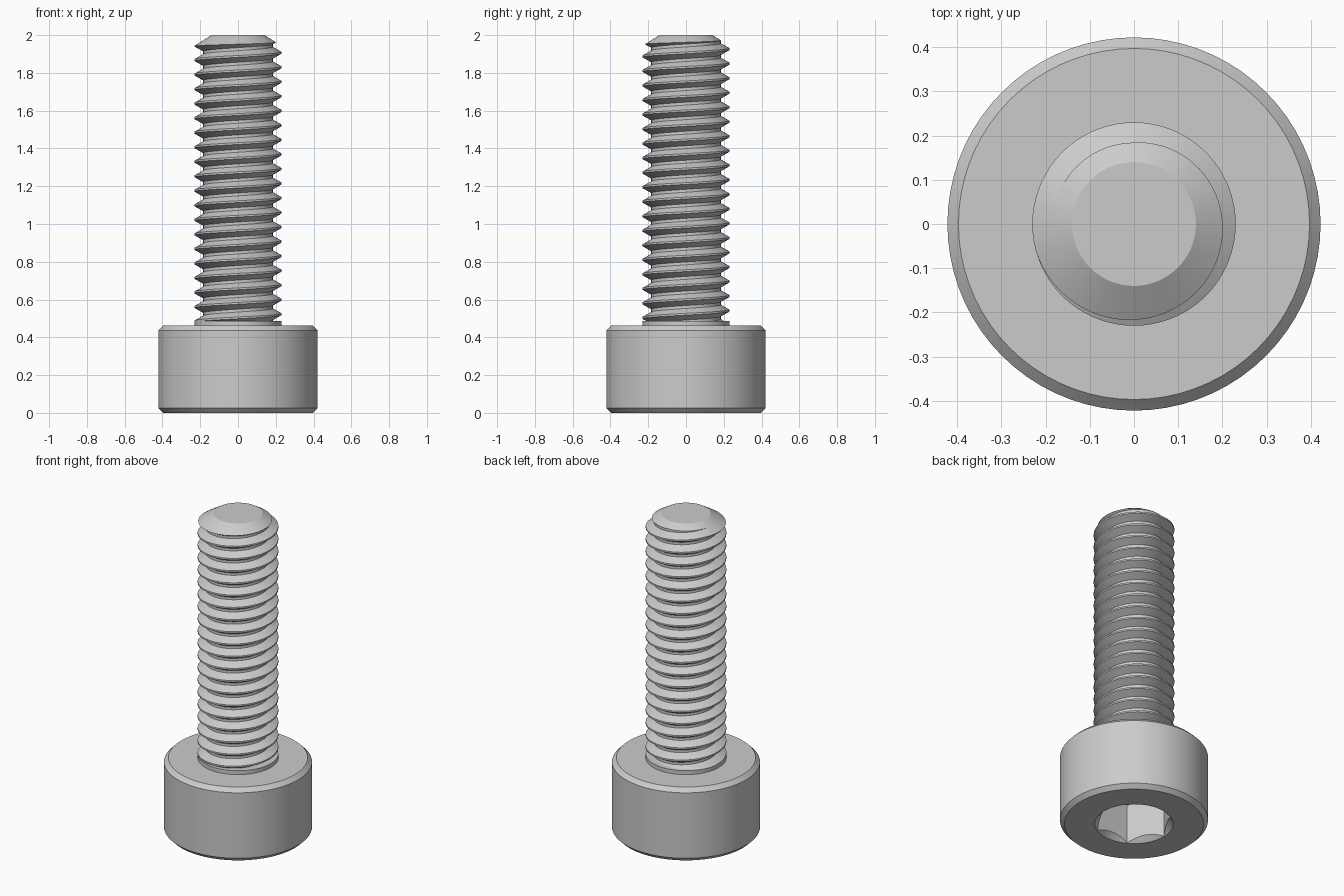
import bpy, bmesh
from math import sin, cos, pi, radians

if "Cube" in bpy.data.objects:
    bpy.data.objects.remove(bpy.data.objects["Cube"])

SEGS = 72
PITCH, MAJOR, MINOR = 0.0769, 0.23, 0.184
CREST_Z = 1.945          # height of a crest on the -x side
HEAD_TOP, HEAD_R, CHAMFER = 0.4615, 0.422, 0.025
SOCKET_R, SOCKET_DEPTH = 0.222, 0.25

steel = bpy.data.materials.new("grey steel")
steel.use_nodes = True
steel.diffuse_color = (0.6, 0.6, 0.6, 1)
steel.node_tree.nodes["Principled BSDF"].inputs["Base Color"].default_value = (0.6, 0.6, 0.6, 1)


def skin(name, point, rows):
    """Round skin through point(row, step), welded, with open ends capped."""
    bm = bmesh.new()
    for k in range(rows - 1):
        for j in range(SEGS):
            corners = ((k, j), (k, j + 1), (k + 1, j + 1), (k + 1, j))
            bm.faces.new([bm.verts.new(point(*c)) for c in corners])
    bmesh.ops.remove_doubles(bm, verts=bm.verts, dist=1e-5)
    bmesh.ops.holes_fill(bm, edges=[e for e in bm.edges if e.is_boundary], sides=0)
    bmesh.ops.recalc_face_normals(bm, faces=bm.faces)
    mesh = bpy.data.meshes.new(name)
    bm.to_mesh(mesh)
    bm.free()
    mesh.materials.append(steel)
    obj = bpy.data.objects.new(name, mesh)
    bpy.context.collection.objects.link(obj)
    return obj


def lathe(name, profile):
    """Turn (radius, z) pairs; either may be a function of the angle."""
    def point(k, j):
        a = 2 * pi * j / SEGS
        r, z = (v(a) if callable(v) else v for v in profile[k])
        return (r * cos(a), r * sin(a), z)
    return skin(name, point, len(profile))


def activate(obj):
    bpy.ops.object.select_all(action='DESELECT')
    obj.select_set(True)
    bpy.context.view_layer.objects.active = obj


# Head with hexagonal socket, chamfered mouth and short collar
def hexagon(a):
    return SOCKET_R * cos(pi / 6) / cos(a % (pi / 3) - pi / 6)


head = lathe("socket_head", [
    (hexagon, SOCKET_DEPTH),
    (hexagon, lambda a: SOCKET_R + 0.002 - hexagon(a)),
    (SOCKET_R + 0.002, 0),
    (HEAD_R - CHAMFER, 0),
    (HEAD_R, CHAMFER),
    (HEAD_R, HEAD_TOP - CHAMFER),
    (HEAD_R - CHAMFER, HEAD_TOP),
    (MAJOR, HEAD_TOP),
    (MAJOR, 0.486),
    (MINOR - 0.02, 0.486),
])

# Right-handed helical thread, longer than needed at both ends
half_crest, half_root = PITCH / 16, PITCH / 10
TOOTH = [(-half_crest, MAJOR), (half_crest, MAJOR),
         (PITCH / 2 - half_root, MINOR), (PITCH / 2 + half_root, MINOR)]
LOW, HIGH, TURNS = 0.4, 2.06, 27


def thread_point(k, j):
    turn, step = divmod(k, len(TOOTH))
    offset, r = TOOTH[step]
    z = CREST_Z + offset + PITCH * (turn - TURNS + 4 + j / SEGS - 0.5)
    if not LOW < z < HIGH:
        z, r = min(max(z, LOW), HIGH), MINOR
    a = 2 * pi * j / SEGS
    return (r * cos(a), r * sin(a), z)


shank = skin("threaded_shank", thread_point, TURNS * len(TOOTH) + 1)

# Trim the shank to length with a conical tip
trim = lathe("tip_trim", [(0.3, 0.43), (0.3, 1.9), (0.14, 2.0)])
trim.hide_render = True
cut = shank.modifiers.new("trim", 'BOOLEAN')
cut.operation, cut.solver, cut.object = 'INTERSECT', 'EXACT', trim
activate(shank)
bpy.ops.object.modifier_apply(modifier=cut.name)
bpy.data.objects.remove(trim)

for obj in (head, shank):
    activate(obj)
    bpy.ops.object.shade_smooth_by_angle(angle=radians(22))
